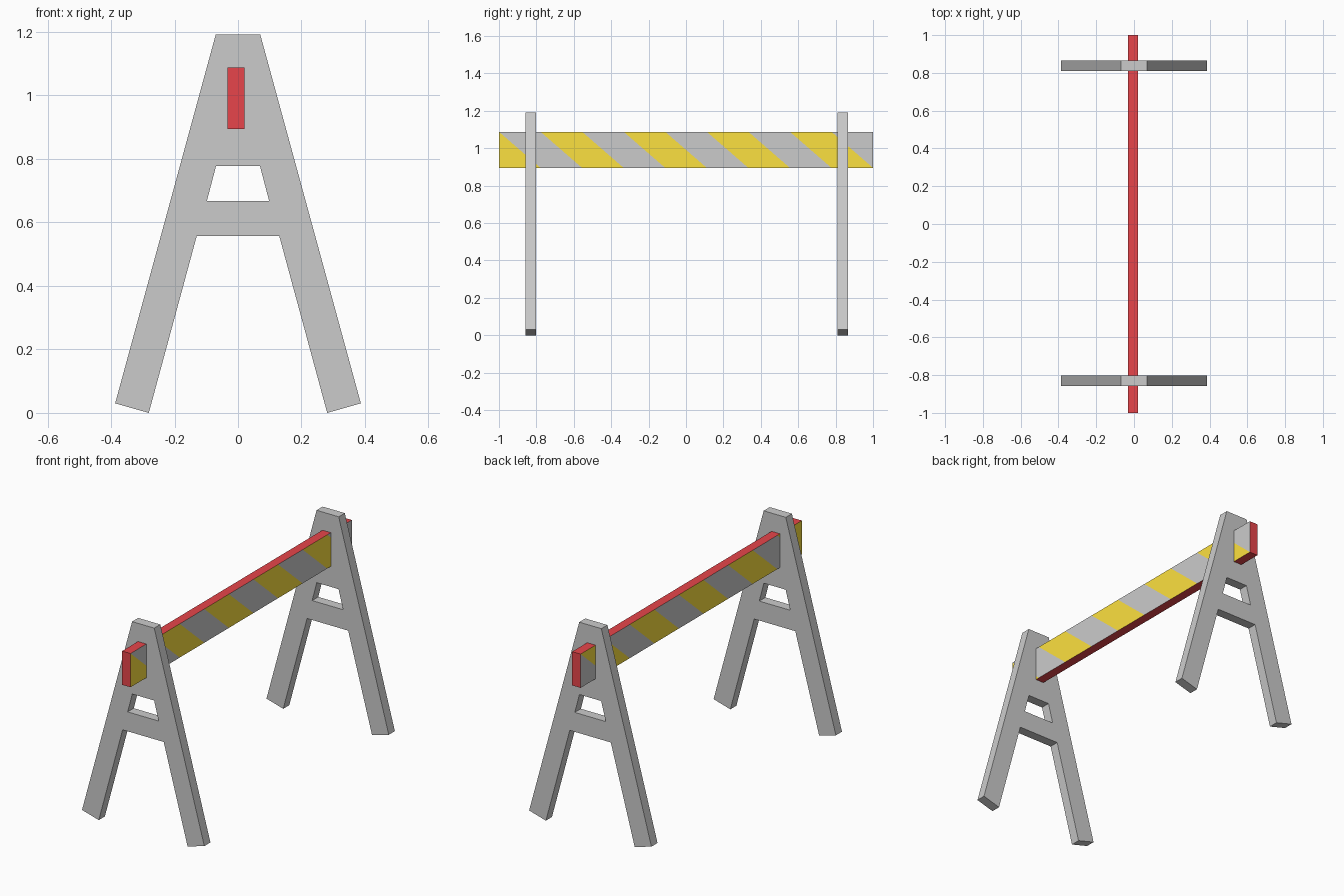
import bpy, bmesh

if "Cube" in bpy.data.objects:
    bpy.data.objects.remove(bpy.data.objects["Cube"])


def material(name, color):
    mat = bpy.data.materials.new(name)
    mat.diffuse_color = (*color, 1)
    mat.use_nodes = True
    mat.node_tree.nodes["Principled BSDF"].inputs["Base Color"].default_value = mat.diffuse_color
    return mat


def finish(bm, name, mats=()):
    bmesh.ops.recalc_face_normals(bm, faces=bm.faces)
    mesh = bpy.data.meshes.new(name)
    bm.to_mesh(mesh)
    bm.free()
    for m in mats:
        mesh.materials.append(m)
    obj = bpy.data.objects.new(name, mesh)
    bpy.context.collection.objects.link(obj)
    return obj


# A-frame: half profile (x, z), extruded in y and mirrored across x = 0
HALF = [(0, 1.192), (0.07, 1.192), (0.387, 0.03), (0.281, 0), (0.13, 0.557),
        (0, 0.557), (0, 0.668), (0.098, 0.668), (0.069, 0.778), (0, 0.778)]


def a_frame(name, y0, y1):
    bm = bmesh.new()
    front = [bm.verts.new((x, y0, z)) for x, z in HALF]
    back = [bm.verts.new((x, y1, z)) for x, z in HALF]
    bm.faces.new(front)
    bm.faces.new(back[::-1])
    for i in range(len(HALF)):
        j = (i + 1) % len(HALF)
        if HALF[i][0] or HALF[j][0]:      # leave the centre seam open
            bm.faces.new((front[i], front[j], back[j], back[i]))
    # the closed rim decides the winding, so normals come out consistent
    obj = finish(bm, name)
    mirror = obj.modifiers.new("mirror", 'MIRROR')
    mirror.use_axis[0] = True
    mirror.merge_threshold = 0.0005
    return obj


a_frame("front_a_frame", -0.857, -0.802)
a_frame("back_a_frame", 0.810, 0.865)

# Striped crossbar: red edges and ends, slanted stripes on both long sides
N = 9
X0, X1, Z0, Z1 = -0.033, 0.02, 0.895, 1.088
bm = bmesh.new()
grid = {(x, z): [bm.verts.new((x, -1 + 2 * k / N, z)) for k in range(N + 1)]
        for x in (X0, X1) for z in (Z0, Z1)}


def face(verts, slot):
    bm.faces.new(list(dict.fromkeys(verts))).material_index = slot


# Stripes lean down to the right as seen from either side
for x, flip, yellow_parity in ((X1, False, 1), (X0, True, 0)):
    step = -1 if flip else 1
    top, low = grid[x, Z1][::step], grid[x, Z0][::step]
    at = lambda row, k: row[min(max(k, 0), N)]
    for k in range(-1, N):
        face((at(top, k), at(low, k + 1), at(low, k + 2), at(top, k + 1)),
             2 if k % 2 == yellow_parity else 1)

# Red top, underside and ends
for z in (Z0, Z1):
    a, b = grid[X0, z], grid[X1, z]
    for k in range(N):
        face((a[k], b[k], b[k + 1], a[k + 1]), 0)
for k in (0, N):
    face([grid[c][k] for c in ((X0, Z0), (X1, Z0), (X1, Z1), (X0, Z1))], 0)

finish(bm, "striped_crossbar",
       (material("red", (0.80, 0.06, 0.07)), None,
        material("yellow", (0.98, 0.75, 0.05))))
